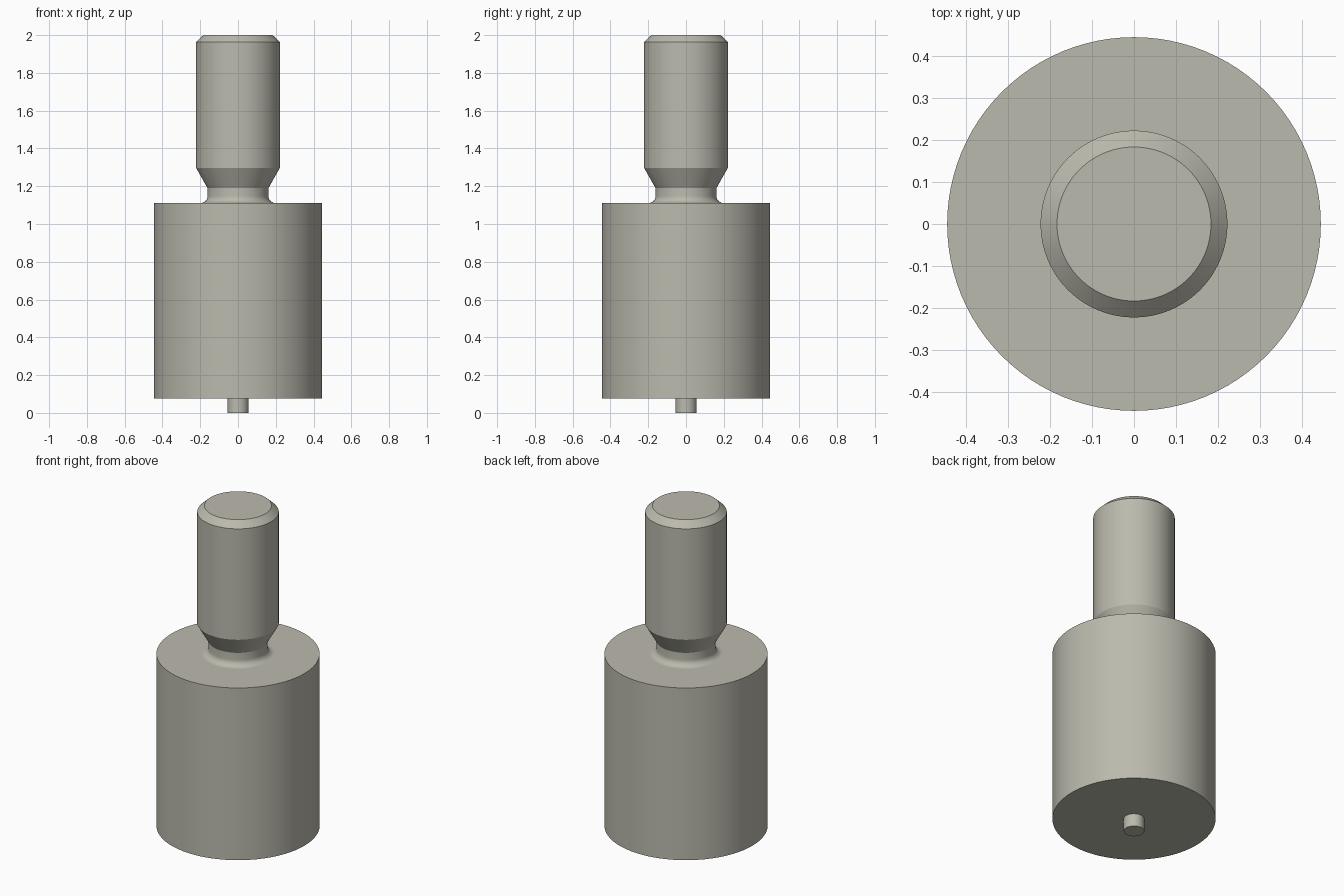
import bpy, bmesh, math

SEGMENTS = 96

if "Cube" in bpy.data.objects:
    bpy.data.objects.remove(bpy.data.objects["Cube"], do_unlink=True)

# Single warm grey metal
metal = bpy.data.materials.new("warm_grey_metal")
metal.use_nodes = True
colour = (0.50, 0.49, 0.42, 1.0)
metal.diffuse_color = colour
metal.node_tree.nodes["Principled BSDF"].inputs["Base Color"].default_value = colour


def lathe(name, profile):
    """Revolve (radius, z) points, listed bottom to top, around the z axis."""
    bm = bmesh.new()
    verts = [bm.verts.new((r, 0, z)) for r, z in profile]
    edges = [bm.edges.new(pair) for pair in zip(verts, verts[1:])]
    bmesh.ops.spin(bm, geom=verts + edges, cent=(0, 0, 0), axis=(0, 0, 1),
                   angle=2 * math.pi, steps=SEGMENTS, use_merge=True)
    bmesh.ops.remove_doubles(bm, verts=bm.verts[:], dist=1e-5)
    # Close each flat end with a single disc
    for z in {profile[0][1], profile[-1][1]}:
        rim = [e for e in bm.edges if e.is_boundary
               and all(abs(v.co.z - z) < 1e-5 for v in e.verts)]
        bmesh.ops.holes_fill(bm, edges=rim, sides=0)
    bmesh.ops.recalc_face_normals(bm, faces=bm.faces[:])
    mesh = bpy.data.meshes.new(name)
    bm.to_mesh(mesh)
    bm.free()
    mesh.materials.append(metal)
    obj = bpy.data.objects.new(name, mesh)
    bpy.context.collection.objects.link(obj)
    bpy.ops.object.select_all(action='DESELECT')
    obj.select_set(True)
    bpy.context.view_layer.objects.active = obj
    bpy.ops.object.shade_smooth_by_angle(angle=math.radians(20))
    return obj


BODY_BOTTOM, BODY_TOP = 0.077, 1.111
NECK_RADIUS, FILLET = 0.161, 0.037

# Main cylinder
lathe("body", [(0.444, BODY_BOTTOM), (0.444, BODY_TOP)])

# Small locating pin, sunk slightly into the body
lathe("locating_pin", [(0.056, 0.0), (0.056, BODY_BOTTOM + 0.01)])

# Stud: filleted neck, taper, shank and chamfered tip
fillet = []
for i in range(9):
    a = math.pi / 2 * i / 8
    fillet.append((NECK_RADIUS + FILLET * (1 - math.sin(a)),
                   BODY_TOP + FILLET * (1 - math.cos(a))))
base = [(fillet[0][0], BODY_TOP - 0.01)]
lathe("stud", base + fillet + [(NECK_RADIUS, 1.19), (0.222, 1.297),
                               (0.222, 1.963), (0.183, 2.0)])
